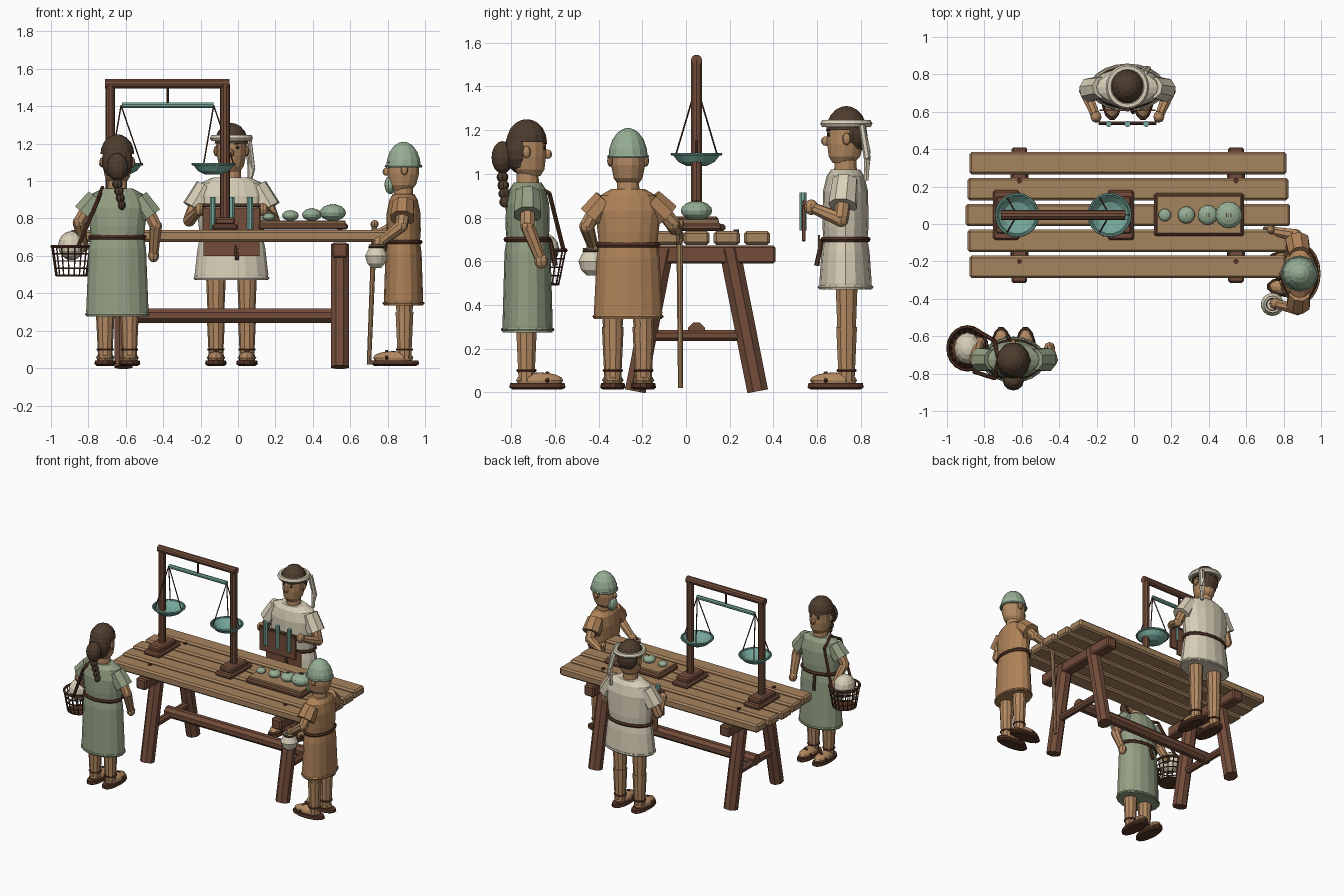
import bpy, bmesh
from math import sin, cos, pi
from mathutils import Matrix, Vector

if "Cube" in bpy.data.objects:
    bpy.data.objects.remove(bpy.data.objects["Cube"])


def material(name, r, g, b):
    lin = [((c / 255 + 0.055) / 1.055) ** 2.4 for c in (r, g, b)] + [1]
    m = bpy.data.materials.new(name)
    m.use_nodes = True
    m.diffuse_color = lin
    m.node_tree.nodes["Principled BSDF"].inputs["Base Color"].default_value = lin
    return m


PLANK = material("light wood", 166, 131, 94)
WOOD = material("dark wood", 114, 76, 58)
LEATHER = material("leather", 84, 52, 38)
SKIN = material("skin", 180, 138, 98)
HAIR = material("hair", 78, 60, 46)
CREAM = material("cream cloth", 216, 207, 184)
SAGE = material("sage cloth", 148, 160, 132)
TEAL = material("teal metal", 118, 168, 156)
OCHRE = material("ochre cloth", 174, 130, 88)
PALE = material("pale green", 150, 174, 148)

frame = Matrix()  # placement of the figure being built


def finish(name, bm, mat):
    bmesh.ops.recalc_face_normals(bm, faces=bm.faces)
    bm.transform(frame)
    me = bpy.data.meshes.new(name)
    bm.to_mesh(me)
    bm.free()
    me.materials.append(mat)
    ob = bpy.data.objects.new(name, me)
    bpy.context.collection.objects.link(ob)
    return ob


def loft(name, rings, mat, at=(0, 0, 0), n=14):
    """Stack of elliptical rings (z, rx, ry, y offset)."""
    bm, loops = bmesh.new(), []
    for z, rx, ry, dy in rings:
        loops.append([bm.verts.new(Vector(at) + Vector((rx * cos(2 * pi * i / n), dy + ry * sin(2 * pi * i / n), z)))
                      for i in range(n)])
    for a, b in zip(loops, loops[1:]):
        for i in range(n):
            bm.faces.new((a[i], a[(i + 1) % n], b[(i + 1) % n], b[i]))
    bm.faces.new(loops[0])
    bm.faces.new(loops[-1])
    return finish(name, bm, mat)


def rods(name, segments, mat, n=8):
    """Tapered straight pieces (start, end, radius, end radius)."""
    bm = bmesh.new()
    for p, q, r, s in segments:
        p, q = Vector(p), Vector(q)
        turn = (q - p).to_track_quat('Z', 'Y').to_matrix().to_4x4()
        bmesh.ops.create_cone(bm, cap_ends=True, segments=n, radius1=r, radius2=s, depth=(q - p).length,
                              matrix=Matrix.Translation((p + q) / 2) @ turn @ Matrix.Rotation(pi / n, 4, 'Z'))
    return finish(name, bm, mat)


def blob(name, at, size, mat, u=12, v=8):
    bm = bmesh.new()
    bmesh.ops.create_uvsphere(bm, u_segments=u, v_segments=v, radius=1,
                              matrix=Matrix.Translation(at) @ Matrix.Diagonal((*size, 1)))
    return finish(name, bm, mat)


def box(name, lo, hi, mat, bevel=0.01):
    lo, hi = Vector(lo), Vector(hi)
    bm = bmesh.new()
    bmesh.ops.create_cube(bm, size=1, matrix=Matrix.Translation((lo + hi) / 2) @ Matrix.Diagonal((*(hi - lo), 1)))
    if bevel:
        bmesh.ops.bevel(bm, geom=bm.edges[:], offset=bevel, segments=1, affect='EDGES')
    return finish(name, bm, mat)


def hoop(name, at, rx, ry, r, mat, n=20, k=6):
    bm = bmesh.new()
    g = [[bm.verts.new(Vector(at) + Vector(((rx + r * cos(2 * pi * j / k)) * cos(2 * pi * i / n),
                                            (ry + r * cos(2 * pi * j / k)) * sin(2 * pi * i / n),
                                            r * sin(2 * pi * j / k)))) for j in range(k)] for i in range(n)]
    for i in range(n):
        for j in range(k):
            a, b = g[i], g[(i + 1) % n]
            bm.faces.new((a[j], b[j], b[(j + 1) % k], a[(j + 1) % k]))
    return finish(name, bm, mat)


# Table: planks, rails, splayed legs, stretchers
MID = 0.048
for i in range(5):
    y, out = MID + (2 - i) * 0.1385, abs(i - 2) * 0.01
    box("table_plank", (out - 0.9, y - 0.06, 0.675), (0.835 - out, y + 0.06, 0.738), PLANK, 0.012)
for x in (-0.613, 0.545):
    box("table_rail", (x - 0.042, -0.315, 0.59), (x + 0.042, 0.41, 0.672), WOOD)
    rods("table_leg", [((x, MID + s * 0.28, 0.005), (x, MID + s * 0.15, 0.66), 0.052, 0.052) for s in (-1, 1)], WOOD)
    rods("cross_bar", [((x, MID - 0.23, 0.26), (x, MID + 0.23, 0.26), 0.028, 0.028)], WOOD)
    rods("table_peg", [((x, y, 0.73), (x, y, 0.746), 0.014, 0.014) for y in (-0.2, 0.23)], LEATHER)
rods("long_stretcher", [((-0.64, MID, 0.28), (0.56, MID, 0.28), 0.042, 0.042)], WOOD)

# Balance: stand, beam, pans on cords
for x in (-0.683, -0.07):
    box("stand_base", (x - 0.07, MID - 0.133, 0.738), (x + 0.07, MID + 0.133, 0.77), WOOD)
    box("stand_block", (x - 0.055, MID - 0.1, 0.765), (x + 0.055, MID + 0.1, 0.805), WOOD)
    rods("stand_post", [((x, MID, 0.79), (x, MID, 1.52), 0.026, 0.026)], WOOD, 10)
rods("stand_top", [((-0.71, MID, 1.52), (-0.045, MID, 1.52), 0.026, 0.026)], WOOD, 10)
rods("beam_hanger", [((-0.375, MID, 1.4), (-0.375, MID, 1.51), 0.008, 0.008)], LEATHER)
rods("balance_beam", [((-0.62, MID, 1.405), (-0.13, MID, 1.405), 0.015, 0.015)], TEAL)
for x in (-0.625, -0.13):
    loft("pan", [(1.035, 0.045, 0.045, 0), (1.055, 0.085, 0.085, 0), (1.09, 0.112, 0.112, 0),
                 (1.09, 0.1, 0.1, 0), (1.06, 0.07, 0.07, 0), (1.048, 0.03, 0.03, 0)], TEAL, (x, MID, 0), 18)
    hoop("pan_rim", (x, MID, 1.09), 0.112, 0.112, 0.007, TEAL)
    rods("pan_cords", [((x, MID, 1.405), (x + 0.108 * cos(a), MID + 0.108 * sin(a), 1.09), 0.004, 0.004)
                       for a in (0, 2 * pi / 3, 4 * pi / 3)], LEATHER, 5)

# Weights on a tray
box("weight_tray", (0.107, -0.065, 0.74), (0.588, 0.165, 0.775), WOOD)
box("tray_top", (0.12, -0.052, 0.77), (0.575, 0.152, 0.79), PLANK, 0.005)
for i, (x, r) in enumerate(((0.165, 0.034), (0.28, 0.046), (0.395, 0.054), (0.507, 0.072))):
    blob("weight", (x, MID, 0.788 + r * 0.6), (r, r, r * 0.62), PALE, 14, 8)
    top = 0.788 + r * 1.2
    for j in range(i):
        dx = (j - (i - 1) / 2) * 0.012
        box("weight_mark", (x + dx - 0.002, MID - 0.012, top - 0.003), (x + dx + 0.002, MID + 0.012, top + 0.003),
            LEATHER, 0)


def person(place, turn, cloth, hem, top, wide, deep, stance, head, arms, belt):
    """Builds a figure facing -y, then places it."""
    global frame
    frame = Matrix.Translation(place) @ Matrix.Rotation(turn, 4, 'Z')
    h = top - hem
    loft("tunic", [(hem, wide, deep, 0), (hem + 0.03, wide * 1.01, deep, 0), (belt - 0.06, wide * 0.93, deep * 0.92, 0),
                   (belt, wide * 0.86, deep * 0.84, 0), (belt + 0.06, wide * 0.9, deep * 0.88, 0),
                   (top - 0.1, wide * 0.98, deep * 0.86, 0), (top - 0.03, wide * 0.84, deep * 0.72, 0),
                   (top, wide * 0.5, deep * 0.55, 0)], cloth, n=16)
    hoop("tunic_hem", (0, 0, hem + 0.012), wide, deep, 0.008, cloth)
    hoop("belt", (0, 0, belt), wide * 0.87, deep * 0.85, 0.013, LEATHER)
    rods("belt_tie", [((0.02, -deep * 0.9, belt), (0.03, -deep - 0.012, belt - 0.12), 0.009, 0.012)], LEATHER, 6)
    # Legs, feet and sandals
    for x in (-stance, stance):
        rods("leg", [((x, 0.005, 0.3), (x, 0.005, hem + 0.1), 0.045, 0.056),
                     ((x, 0.005, 0.05), (x, 0.005, 0.3), 0.038, 0.05)], SKIN, 10)
        loft("sandal_sole", [(0.012, 0.045, 0.115, 0), (0.022, 0.058, 0.132, 0), (0.042, 0.054, 0.128, 0)],
             LEATHER, (x, -0.045, 0))
        blob("foot", (x, -0.055, 0.055), (0.046, 0.108, 0.036), SKIN)
        hoop("ankle_strap", (x, 0.005, 0.1), 0.04, 0.04, 0.007, LEATHER, 12)
        rods("toe_strap", [((x - 0.045, -0.09, 0.05), (x, -0.09, 0.09), 0.01, 0.01),
                           ((x + 0.045, -0.09, 0.05), (x, -0.09, 0.09), 0.01, 0.01)], LEATHER, 6)
    # Arms with wide sleeves
    for s, (elbow, hand) in zip((-1, 1), arms):
        e, w = Vector(elbow), Vector(hand)
        a = Vector((s * wide * 0.82, 0, top - 0.06))
        mid = a.lerp(e, 0.62)
        rods("sleeve", [(a - Vector((s * 0.025, 0, -0.01)), mid, 0.06, 0.067)], cloth)
        rods("arm", [(a, e, 0.036, 0.034), (e, w, 0.034, 0.026)], SKIN)
        blob("elbow", e, (0.034,) * 3, SKIN, 8, 6)
        blob("hand", w + (w - e).normalized() * 0.02, (0.03, 0.032, 0.036), SKIN, 8, 6)
    # Neck, head and face
    c = head - 0.26
    rods("neck", [((0, 0, top - 0.03), (0, 0, c + 0.05), 0.055, 0.05)], SKIN, 12)
    loft("head", [(c, 0.045, 0.05, -0.01), (c + 0.03, 0.066, 0.074, -0.005), (c + 0.09, 0.078, 0.086, 0),
                  (c + 0.17, 0.078, 0.086, 0), (c + 0.23, 0.05, 0.055, 0)], SKIN)
    blob("nose", (0, -0.09, c + 0.1), (0.014, 0.022, 0.022), SKIN, 8, 6)
    for s in (-1, 1):
        blob("ear", (s * 0.082, 0.005, c + 0.11), (0.014, 0.02, 0.028), SKIN, 8, 6)
        blob("eye", (s * 0.032, -0.077, c + 0.13), (0.01, 0.008, 0.009), HAIR, 8, 6)
        rods("brow", [((s * 0.016, -0.084, c + 0.15), (s * 0.048, -0.072, c + 0.152), 0.006, 0.005)], HAIR, 6)
    return c


def cap(name, low, head, mat, back=0.0):
    h = head - low
    loft(name, [(low + h * sin(t), 0.09 * cos(t), 0.095 * cos(t), back)
                for t in (0, 0.3, 0.65, 1.0, 1.3, 1.52)], mat)


# Shopper with braid and basket
c = person((-0.645, -0.725, 0), pi, SAGE, 0.275, 0.96, 0.165, 0.115, 0.065, 1.25,
           (((-0.205, 0, 0.76), (-0.195, -0.055, 0.62)), ((0.205, 0, 0.78), (0.185, -0.08, 0.67))), 0.7)
cap("hair_cap", c + 0.155, 1.25, HAIR, 0.004)
blob("hair_back", (0, 0.035, c + 0.12), (0.083, 0.07, 0.11), HAIR)
blob("hair_bun", (0, 0.115, 1.075), (0.056, 0.05, 0.075), HAIR)
for i in range(4):
    blob("braid_link", (-0.008 * i, 0.115 - 0.004 * i, 0.985 - 0.038 * i), (0.029 - 0.003 * i, 0.027, 0.026), HAIR, 8, 6)
B = Vector((0.245, -0.06, 0))
spokes = [(cos(2 * pi * i / 18), sin(2 * pi * i / 18)) for i in range(18)]
rods("basket_ribs", [(B + Vector((0.083 * u, 0.083 * v, 0.495)), B + Vector((0.105 * u, 0.115 * v, 0.65)), 0.004, 0.004)
                     for u, v in spokes], LEATHER, 5)
for i in range(5):
    hoop("basket_ring", B + Vector((0, 0, 0.495 + i * 0.0388)), 0.083 + i * 0.0055, 0.083 + i * 0.008,
         0.009 if i == 4 else 0.004, LEATHER)
rods("basket_base", [(B + Vector((0, 0, 0.49)), B + Vector((0, 0, 0.5)), 0.083, 0.083)], LEATHER, 18)
blob("basket_bundle", B + Vector((0, 0, 0.655)), (0.072, 0.085, 0.078), CREAM)
rods("basket_strap", [((0.08, 0, 0.965), (0.1, s * 0.1, 0.91), 0.011, 0.011) for s in (-1, 1)]
     + [((0.1, s * 0.1, 0.91), (0.21, s * 0.115 - 0.05, 0.65), 0.011, 0.011) for s in (-1, 1)], LEATHER, 6)

# Trader with headband and counting board
c = person((-0.035, 0.73, 0), 0, CREAM, 0.47, 1.02, 0.195, 0.12, 0.083, 1.31,
           (((-0.225, -0.02, 0.79), (-0.175, -0.14, 0.84)), ((0.225, -0.02, 0.79), (0.175, -0.14, 0.84))), 0.7)
cap("hair_cap", c + 0.15, 1.31, HAIR, 0.004)
blob("hair_back", (0, 0.035, c + 0.13), (0.083, 0.065, 0.09), HAIR)
hoop("headband", (0, 0.004, 1.23), 0.098, 0.102, 0.018, CREAM)
for s in (0, 1):
    rods("headband_tail", [((0.075 + s * 0.02, 0.075, 1.225), (0.1 + s * 0.012, 0.1, 1.1 - s * 0.03), 0.014, 0.016),
                           ((0.1 + s * 0.012, 0.1, 1.1 - s * 0.03), (0.1, 0.095, 0.97 + s * 0.04), 0.016, 0.012)], CREAM, 6)
box("counting_board", (-0.155, -0.2, 0.69), (0.155, -0.182, 0.86), WOOD, 0.004)
rods("board_rods", [((x, -0.195, 0.74), (x, -0.195, 0.915), 0.017, 0.017) for x in (-0.1, 0, 0.1)], TEAL)
rods("board_rail", [((-0.155, -0.19, 0.87), (0.155, -0.19, 0.87), 0.01, 0.01)], WOOD)
box("apron_panel", (-0.15, -0.125, 0.6), (0.15, -0.117, 0.72), WOOD, 0)

# Elder with cap, beard, staff and jar
c = person((0.885, -0.265, 0), -pi / 2, OCHRE, 0.335, 0.93, 0.155, 0.105, 0.07, 1.21,
           (((-0.205, -0.02, 0.77), (-0.225, -0.13, 0.72)), ((0.19, -0.01, 0.76), (0.165, -0.115, 0.68))), 0.675)
cap("cloth_cap", c + 0.125, 1.21, PALE)
hoop("cap_brim", (0, 0, c + 0.13), 0.088, 0.093, 0.008, PALE)
blob("beard", (0, -0.07, c + 0.03), (0.045, 0.032, 0.05), PALE, 10, 8)
rods("staff", [((-0.24, -0.185, 0.02), (-0.235, -0.155, 0.77), 0.012, 0.015)], PLANK)
blob("staff_knob", (-0.235, -0.155, 0.77), (0.022,) * 3, PLANK, 8, 6)
loft("jar", [(0.535, 0.025, 0.025, 0), (0.56, 0.05, 0.05, 0), (0.6, 0.062, 0.062, 0), (0.635, 0.045, 0.045, 0),
             (0.65, 0.035, 0.035, 0), (0.66, 0.045, 0.045, 0), (0.66, 0.034, 0.034, 0), (0.62, 0.03, 0.03, 0)],
     CREAM, (0.165, -0.145, 0))
hoop("jar_cord", (0.165, -0.145, 0.648), 0.037, 0.037, 0.007, LEATHER, 12)
